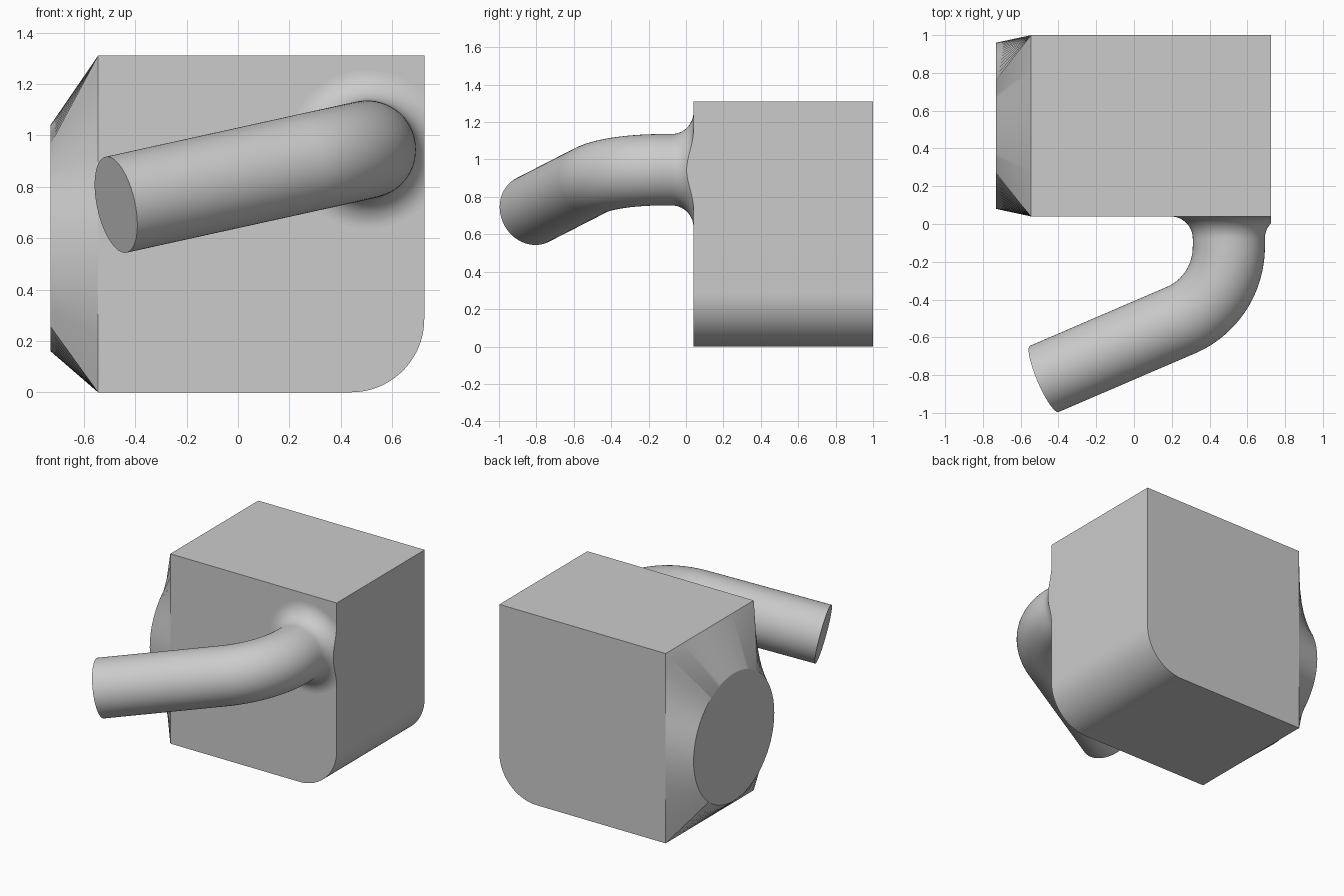
import bpy, bmesh
from math import pi, sin, cos, tan, atan2, radians
from mathutils import Vector, Quaternion

cube = bpy.data.objects.get("Cube")
if cube:
    bpy.data.objects.remove(cube, do_unlink=True)

grey = bpy.data.materials.new("light grey")
grey.use_nodes = True
colour = (0.6, 0.6, 0.6, 1)
grey.diffuse_color = colour
grey.node_tree.nodes["Principled BSDF"].inputs["Base Color"].default_value = colour

LEFT, RIGHT = -0.545, 0.725      # x limits of the block
FRONT, BACK, TOP = 0.04, 1.0, 1.31


def finish(bm, name):
    bmesh.ops.recalc_face_normals(bm, faces=bm.faces)
    mesh = bpy.data.meshes.new(name)
    bm.to_mesh(mesh)
    bm.free()
    mesh.materials.append(grey)
    obj = bpy.data.objects.new(name, mesh)
    bpy.context.collection.objects.link(obj)
    bpy.ops.object.select_all(action='DESELECT')
    obj.select_set(True)
    bpy.context.view_layer.objects.active = obj
    bpy.ops.object.shade_smooth_by_angle(angle=radians(30))
    return obj


def bridge(bm, a, b):
    for i in range(len(a)):
        j = (i + 1) % len(a)
        bm.faces.new((a[i], a[j], b[j], b[i]))


# Block: profile with one rounded lower corner, extruded front to back
R = 0.285
profile = [(LEFT, 0)]
for i in range(25):
    t = pi / 2 * i / 24
    profile.append((RIGHT - R + R * sin(t), R - R * cos(t)))
profile += [(RIGHT, TOP), (LEFT, TOP)]
bm = bmesh.new()
rings = [[bm.verts.new((x, y, z)) for x, z in profile] for y in (FRONT, BACK)]
bridge(bm, *rings)
for ring in rings:
    bm.faces.new(ring)
finish(bm, "block")

# Side boss: ruled loft from the rectangular side to a round disc
cy, cz, disc_r = 0.52, 0.60, 0.44
angles = [2 * pi * i / 96 for i in range(96)]
angles += [atan2(z - cz, y - cy) % (2 * pi) for y in (FRONT, BACK) for z in (0, TOP)]
bm = bmesh.new()
outer, disc = [], []
for a in sorted(angles):
    c, s = cos(a), sin(a)
    reach_y = ((BACK if c > 0 else FRONT) - cy) / c if abs(c) > 1e-6 else 9
    reach_z = ((TOP if s > 0 else 0) - cz) / s if abs(s) > 1e-6 else 9
    k = min(reach_y, reach_z)
    outer.append(bm.verts.new((LEFT, cy + k * c, cz + k * s)))
    disc.append(bm.verts.new((-0.73, cy + disc_r * c, cz + disc_r * s)))
bridge(bm, outer, disc)
bm.faces.new(disc)
finish(bm, "side_boss")

# Handle: flared root, straight neck, circular bend, straight grip
r, flare = 0.191, 0.117
root = Vector((0.502, FRONT, 0.945))
corner = Vector((0.502, -0.40, 0.945))
end = Vector((-0.475, -0.82, 0.73))
d1, d2 = Vector((0, -1, 0)), (end - corner).normalized()
axis = d1.cross(d2).normalized()
turn = d1.angle(d2)
setback = 0.28
bend_r = setback / tan(turn / 2)

stations = []                    # centre, direction, radius
for i in range(17):
    t = pi / 2 * i / 16
    stations.append((root + d1 * flare * (1 - cos(t)), d1, r + flare * (1 - sin(t))))
start = corner - d1 * setback
centre = start + axis.cross(d1) * bend_r
for i in range(25):
    q = Quaternion(axis, turn * i / 24)
    stations.append((centre + q @ (start - centre), q @ d1, r))
stations.append((end, d2, r))

bm = bmesh.new()
rings = []
for p, d, rad in stations:
    side = axis.cross(d)
    rings.append([bm.verts.new(p + (axis * cos(a) + side * sin(a)) * rad)
                  for a in (2 * pi * i / 64 for i in range(64))])
for a, b in zip(rings, rings[1:]):
    bridge(bm, a, b)
bm.faces.new(rings[0])
bm.faces.new(rings[-1])
# Trim the flare flush with the side of the block
cut = bmesh.ops.bisect_plane(bm, geom=bm.verts[:] + bm.edges[:] + bm.faces[:],
                             plane_co=(RIGHT, 0, 0), plane_no=(1, 0, 0), clear_outer=True)
bmesh.ops.holes_fill(bm, edges=[e for e in cut["geom_cut"]
                                if isinstance(e, bmesh.types.BMEdge)], sides=0)
finish(bm, "handle")
